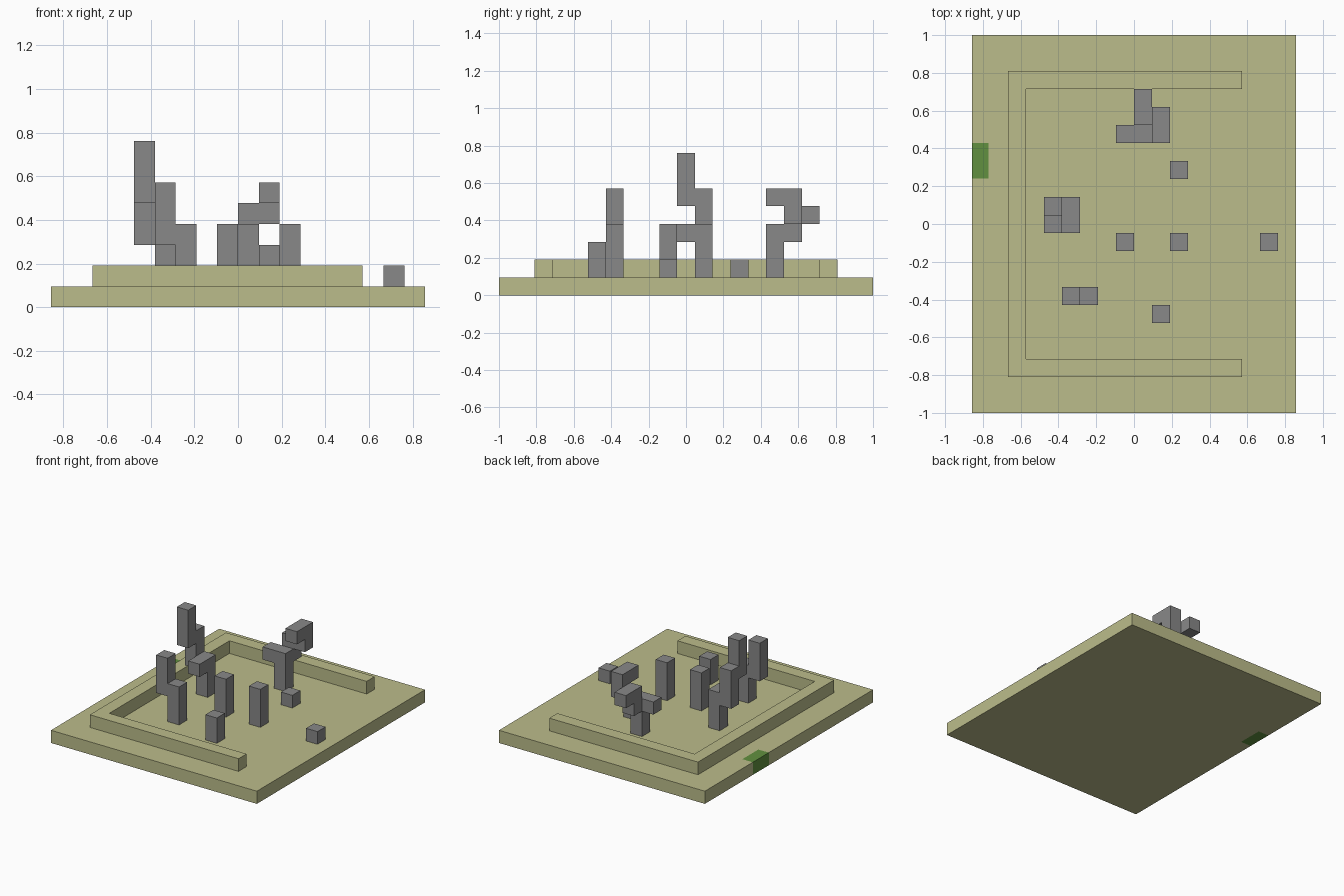
import bpy, bmesh
from mathutils import Vector

if "Cube" in bpy.data.objects:
    bpy.data.objects.remove(bpy.data.objects["Cube"], do_unlink=True)

# The model sits on a cell grid of 18 x 21 cells
U = 2 / 21
ORIGIN = Vector((-9 * U, -1, 0))


def material(name, r, g, b):
    mat = bpy.data.materials.new(name)
    mat.use_nodes = True
    mat.diffuse_color = (r, g, b, 1)
    mat.node_tree.nodes["Principled BSDF"].inputs["Base Color"].default_value = (r, g, b, 1)
    return mat


khaki = material("pale khaki", 0.50, 0.505, 0.257)
green = material("grass green", 0.12, 0.28, 0.05)
grey = material("stone grey", 0.246, 0.246, 0.246)


def finish(bm, name, *mats):
    bmesh.ops.recalc_face_normals(bm, faces=bm.faces)
    mesh = bpy.data.meshes.new(name)
    bm.to_mesh(mesh)
    bm.free()
    for mat in mats:
        mesh.materials.append(mat)
    obj = bpy.data.objects.new(name, mesh)
    bpy.context.collection.objects.link(obj)
    return obj


def add_box(bm, cell, size):
    """Add a box given its first cell and its size in cells."""
    verts = bmesh.ops.create_cube(bm, size=1)["verts"]
    for v in verts:
        v.co = ORIGIN + U * (Vector(cell) + Vector(
            (v.co[a] + 0.5) * size[a] for a in range(3)))


def blocks(name, *boxes):
    bm = bmesh.new()
    for cell, size in boxes:
        add_box(bm, cell, size)
    return finish(bm, name, grey)


# Base slab with a green patch cut into its right edge
bm = bmesh.new()
add_box(bm, (0, 0, 0), (18, 21, 1))
patch_x, patch_y0, patch_y1 = -0.77, 0.24, 0.43
for point, normal in (((patch_x, 0, 0), (1, 0, 0)),
                      ((0, patch_y0, 0), (0, 1, 0)),
                      ((0, patch_y1, 0), (0, 1, 0))):
    bmesh.ops.bisect_plane(bm, geom=bm.verts[:] + bm.edges[:] + bm.faces[:],
                           plane_co=point, plane_no=normal)
for f in bm.faces:
    c = f.calc_center_median()
    f.material_index = int(c.x < patch_x and patch_y0 < c.y < patch_y1)
finish(bm, "base_slab", khaki, green)

# Low wall around three sides, extruded from its plan outline
outline = [(2, 2), (15, 2), (15, 3), (3, 3), (3, 18), (15, 18), (15, 19), (2, 19)]
bm = bmesh.new()
plan = bm.faces.new([bm.verts.new(ORIGIN + U * Vector((x, y, 1))) for x, y in outline])
top = bmesh.ops.extrude_face_region(bm, geom=[plan], use_keep_orig=True)["geom"]
bmesh.ops.translate(bm, vec=(0, 0, U),
                    verts=[g for g in top if isinstance(g, bmesh.types.BMVert)])
finish(bm, "low_wall", khaki)

# Single pillars standing on the slab: x cell, y cell, height
for name, x, y, h in (("front_pillar", 10, 5, 2), ("middle_pillar", 8, 9, 3),
                      ("left_pillar", 11, 9, 3), ("back_stub", 11, 13, 1),
                      ("outer_stub", 16, 9, 1)):
    blocks(name, ((x, y, 1), (1, 1, h)))

# Two-step pillar at the front right
blocks("stepped_pillar", ((6, 6, 1), (1, 1, 3)), ((5, 6, 3), (1, 1, 3)))

# Tall twisting pillar on the right
blocks("twisted_tower",
       ((5, 11, 1), (1, 1, 3)), ((5, 10, 3), (1, 1, 1)),
       ((4, 11, 3), (1, 1, 3)), ((4, 10, 5), (1, 1, 3)))

# Branching pillar at the back
blocks("branching_tower",
       ((9, 15, 1), (1, 1, 3)), ((8, 15, 3), (1, 1, 1)),
       ((9, 16, 3), (1, 1, 1)), ((9, 16, 4), (1, 2, 1)),
       ((10, 16, 4), (1, 1, 1)), ((10, 15, 5), (1, 2, 1)))
